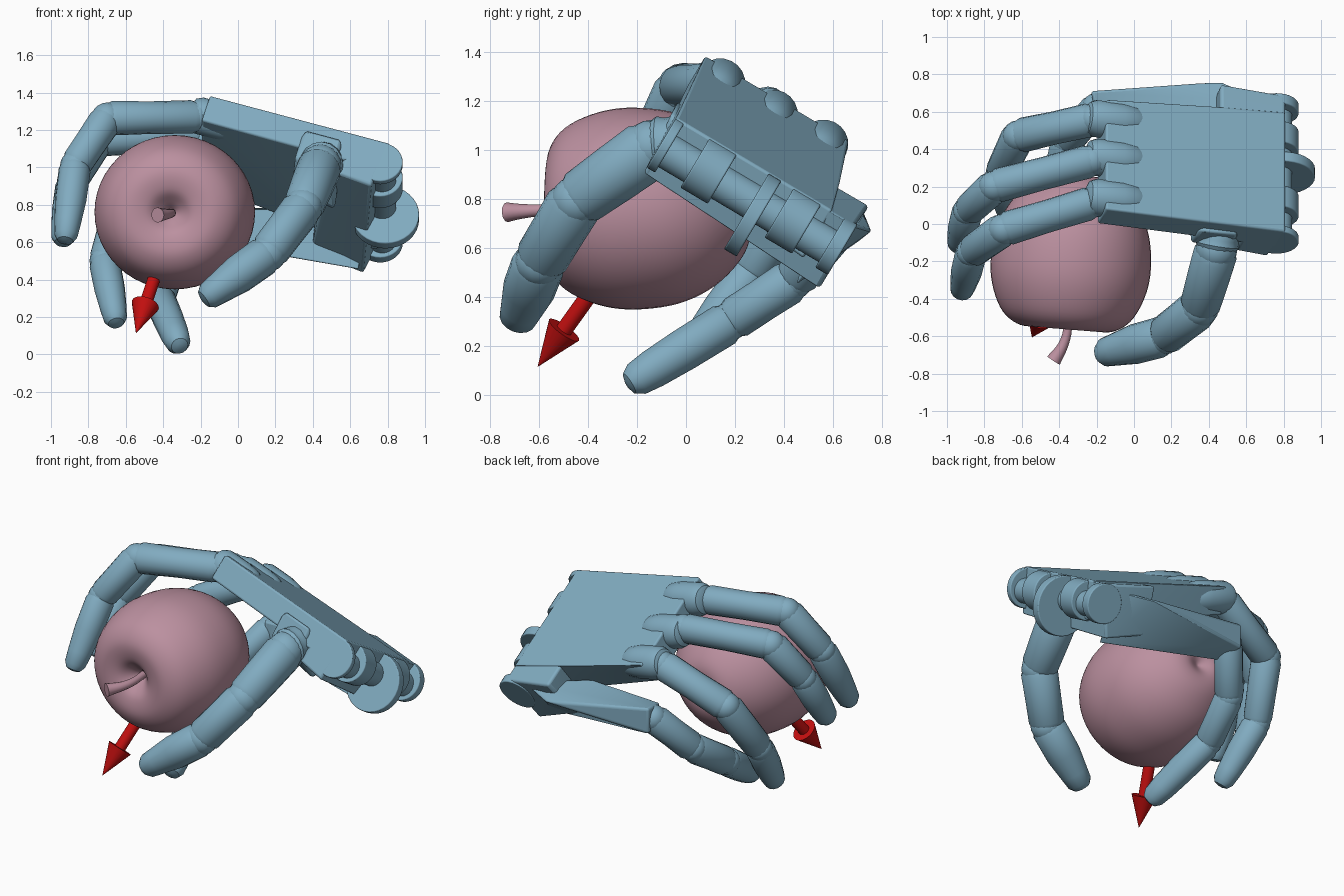
import bpy, bmesh, math
from mathutils import Vector as V

if "Cube" in bpy.data.objects:
    bpy.data.objects.remove(bpy.data.objects["Cube"])


def material(name, col):
    m = bpy.data.materials.new(name)
    m.diffuse_color = (*col, 1)
    m.use_nodes = True
    m.node_tree.nodes["Principled BSDF"].inputs["Base Color"].default_value = m.diffuse_color
    return m


BLUE = material("hand_blue", (0.22, 0.41, 0.53))
PINK = material("apple_pink", (0.5, 0.28, 0.35))
RED = material("arrow_red", (0.55, 0.005, 0.005))


def finish(bm, name, mat, bevel=0, angle=35):
    bmesh.ops.recalc_face_normals(bm, faces=bm.faces)
    me = bpy.data.meshes.new(name)
    bm.to_mesh(me)
    bm.free()
    ob = bpy.data.objects.new(name, me)
    bpy.context.collection.objects.link(ob)
    me.materials.append(mat)
    if bevel:
        md = ob.modifiers.new("bevel", "BEVEL")
        md.width, md.segments = bevel, 3
    for o in bpy.context.selected_objects:
        o.select_set(False)
    ob.select_set(True)
    bpy.context.view_layer.objects.active = ob
    bpy.ops.object.shade_smooth_by_angle(angle=math.radians(angle))
    return ob


def lathe(bm, origin, axis, profile, sides, squash=1.0):
    """Revolve (radius, distance) pairs around an axis."""
    axis = V(axis).normalized()
    a = axis.orthogonal().normalized() if abs(axis.x) > .95 else axis.cross(V((1, 0, 0))).normalized()
    b = axis.cross(a)
    rings = []
    for r, h in profile:
        c = V(origin) + axis * h
        rings.append([bm.verts.new(c + a * math.cos(i * math.tau / sides) * r
                      + b * math.sin(i * math.tau / sides) * r * squash) for i in range(sides)])
    for p, q in zip(rings, rings[1:]):
        for i in range(sides):
            j = (i + 1) % sides
            bm.faces.new((p[i], p[j], q[j], q[i]))
    bm.faces.new(rings[0])
    bm.faces.new(rings[-1])


def smooth_profile(pts, steps=5):
    """Catmull-Rom through 2D or 3D points."""
    p = [V(x) for x in pts]
    p = [2 * p[0] - p[1]] + p + [2 * p[-1] - p[-2]]
    out = []
    for i in range(1, len(p) - 2):
        a, b, c, d = p[i - 1:i + 3]
        for k in range(steps):
            t = k / steps
            out.append(.5 * (2 * b + (c - a) * t + (2 * a - 5 * b + 4 * c - d) * t * t
                             + (3 * b - a - 3 * c + d) * t ** 3))
    return out + [p[-2]]


def hull(name, pts, bevel=.015):
    bm = bmesh.new()
    for p in pts:
        bm.verts.new(p)
    bmesh.ops.convex_hull(bm, input=bm.verts)
    bmesh.ops.dissolve_limit(bm, angle_limit=.03, verts=bm.verts, edges=bm.edges)
    return finish(bm, name, BLUE, bevel)


# palm frame: u towards the fingers, v across to the little finger, t into the palm
O = V((.81, -.04, 1.13))
D = V((-.96, .12, .255)).normalized()
W = V((0, .86, -.51)).normalized()
N = W.cross(D).normalized()
if N.z < 0:
    N = -N


def L(u, v, t):
    return O + D * u + W * v - N * t


# palm slab: thin on the index side, deeper towards the little finger
hull("palm", [L(0, 0, 0), L(0, .74, 0), L(1.0, 0, 0), L(1.0, .68, 0), L(.42, .72, 0),
              L(0, 0, .17), L(0, .74, .24), L(1.0, 0, .16), L(1.0, .66, .17), L(.42, .7, .22)])
# deeper block at the wrist
hull("wrist_block", [L(0, 0, .01), L(0, .85, .005), L(.36, .87, .005), L(.36, .3, .01), L(.02, .0, .28),
                     L(.2, 0, .26), L(.05, .86, .33), L(.35, .84, .3), L(.3, .3, .26), L(.2, 0, .02)])
# little finger metacarpal wedge
hull("little_metacarpal", [(.7, .66, .7), (.47, .76, .67), (.45, .48, .5), (.65, .45, .45),
                           (-.23, .71, .79), (-.23, .71, .63), (-.2, .55, .6), (-.2, .55, .76), (.3, .55, .78)])
# thumb mount under the palm
hull("thumb_mount", [L(.24, -.02, .06), L(.46, -.02, .06), L(.2, .25, .34), L(.46, .22, .3),
                     L(.24, .0, .24), L(.46, .0, .24), L(.3, .4, .24)], .02)

# knuckle housings on the palm edge: two cheeks each with a slot between
for name, v in (("index", .11), ("middle", .36), ("ring", .6)):
    bm = bmesh.new()
    lathe(bm, L(.76, v, .075), D, [(.04, -.02), (.09, .06), (.1, .14), (.1, .28), (.085, .315), (.05, .33)], 20)
    finish(bm, name + "_knuckle", BLUE)


# wrist hinge: lugs, central disc and pin, all along the palm's width
def barrel(name, u, t, v0, v1, r):
    bm = bmesh.new()
    lathe(bm, L(u, v0, t), W, [(r, 0), (r, v1 - v0)], 32)
    finish(bm, name, BLUE, .006)


for i, (v0, v1) in enumerate(((.0, .04), (.16, .29), (.56, .69), (.8, .86))):
    barrel("wrist_lug_%d" % i, .015, .125, v0, v1, .12)
barrel("wrist_disc", -.03, .18, .44, .5, .18)
barrel("wrist_pin", .0, .14, .02, .84, .075)


def finger(name, pts, radii):
    """Tapered segments with a ball at every joint and a rounded tip."""
    bm = bmesh.new()
    for i in range(len(pts) - 1):
        a, b = V(pts[i]), V(pts[i + 1])
        n, r, q = (b - a).length, radii[i], radii[i + 1]
        if i == len(pts) - 2:
            prof = [(.8 * r, -.01), (r, .03), (r * .98, n * .45), (q, n * .75),
                    (q * .88, n * .91), (q * .6, n * .98), (q * .25, n)]
        else:
            prof = [(.8 * r, -.02), (r, .03), (r * .97, n * .5), (q, n - .03), (q * .85, n)]
        lathe(bm, a, b - a, prof, 16, .95)
        m = bmesh.ops.create_uvsphere(bm, u_segments=16, v_segments=10, radius=r * .9)
        bmesh.ops.translate(bm, verts=m["verts"], vec=a)
    finish(bm, name, BLUE)


finger("index_finger", [(-.22, .115, 1.27), (-.7, -.03, 1.262), (-.87, -.15, 1.01), (-.925, -.37, .6)],
       [.092, .094, .09, .075])
finger("middle_finger", [(-.22, .34, 1.17), (-.75, .2, 1.15), (-.89, .07, .92), (-.94, -.12, .59)],
       [.092, .094, .088, .075])
finger("ring_finger", [(-.22, .56, 1.02), (-.62, .47, .82), (-.715, .27, .5), (-.65, .01, .16)],
       [.092, .094, .088, .075])
finger("little_finger", [(-.2, .62, .69), (-.36, .44, .47), (-.42, .18, .3), (-.31, -.24, .04)],
       [.09, .09, .088, .08])
finger("thumb", [(.46, -.02, 1.02), (.44, -.14, 1.01), (.35, -.45, .79), (.16, -.6, .54), (-.19, -.695, .29)],
       [.12, .125, .115, .11, .088])

# apple, stem end facing forward
bm = bmesh.new()
prof = smooth_profile([(.005, .26), (.06, .32), (.13, .372), (.24, .38), (.34, .315), (.405, .18),
                       (.425, .03), (.4, -.15), (.325, -.3), (.205, -.41), (.1, -.44), (.005, -.4)])
lathe(bm, (-.335, -.18, .76), (-.08, -1, 0), [(max(p.x * .97, .003), p.y) for p in prof], 48, 1.04)
finish(bm, "apple", PINK, angle=60)

# curved stem swelling at its end
cu = bpy.data.curves.new("stem", "CURVE")
cu.dimensions = "3D"
cu.bevel_depth, cu.bevel_resolution, cu.use_fill_caps = .03, 4, True
path = smooth_profile([(-.36, -.42, .76), (-.355, -.56, .755), (-.38, -.65, .75), (-.43, -.73, .745)], 4)
sp = cu.splines.new("POLY")
sp.points.add(len(path) - 1)
for i, (pt, p) in enumerate(zip(sp.points, path)):
    pt.co = (*p, 1)
    pt.radius = .75 + .6 * (i / (len(path) - 1)) ** 3
cu.materials.append(PINK)
bpy.context.collection.objects.link(bpy.data.objects.new("stem", cu))

# red force arrow from the apple's middle
start, tip = V((-.335, -.15, .75)), V((-.545, -.605, .115))
n = (tip - start).length
bm = bmesh.new()
lathe(bm, start, tip - start, [(.034, 0), (.034, n - .19), (.075, n - .19), (.001, n)], 24)
finish(bm, "arrow", RED)
